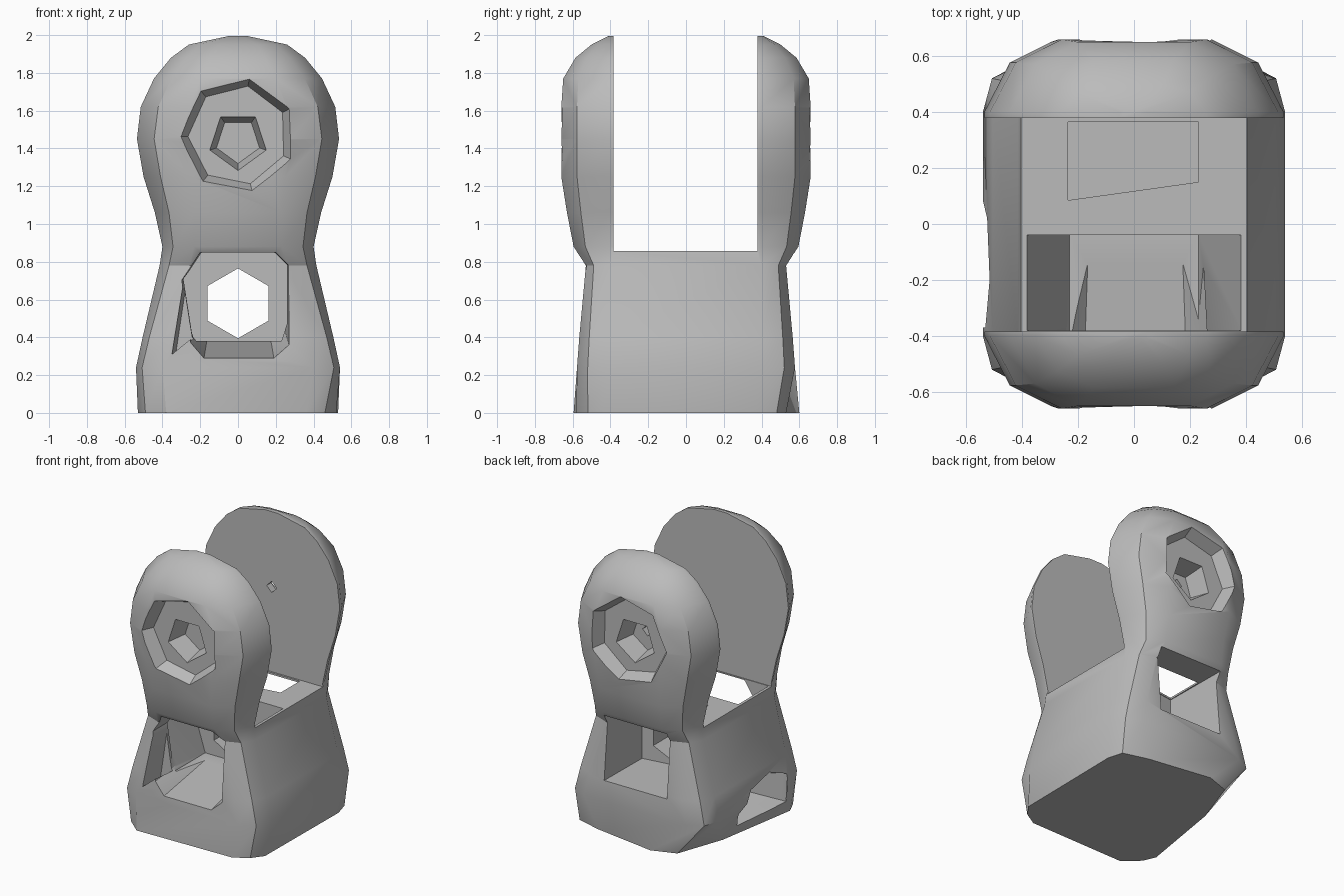
import bpy, bmesh, math
from mathutils import Vector

cube = bpy.data.objects.get("Cube")
if cube:
    bpy.data.objects.remove(cube)

grey = bpy.data.materials.new("plain_grey")
grey.use_nodes = True
grey.diffuse_color = (0.5, 0.5, 0.5, 1)
grey.node_tree.nodes["Principled BSDF"].inputs["Base Color"].default_value = (0.5, 0.5, 0.5, 1)


def loft(name, rings):
    """Closed solid through a list of matching point rings."""
    bm = bmesh.new()
    loops = [[bm.verts.new(p) for p in ring] for ring in rings]
    for a, b in zip(loops, loops[1:]):
        for i in range(len(a)):
            j = (i + 1) % len(a)
            bm.faces.new((a[i], a[j], b[j], b[i]))
    bm.faces.new(loops[0])
    bm.faces.new(loops[-1])
    bmesh.ops.recalc_face_normals(bm, faces=bm.faces)
    mesh = bpy.data.meshes.new(name)
    bm.to_mesh(mesh)
    bm.free()
    mesh.materials.append(grey)
    obj = bpy.data.objects.new(name, mesh)
    bpy.context.collection.objects.link(obj)
    return obj


def ngon(n, r, y, z, turn=0.0):
    return [(r * math.sin(turn + i * math.tau / n), y,
             z + r * math.cos(turn + i * math.tau / n)) for i in range(n)]


def rect(hx, y0, y1, z):
    return [(-hx, y0, z), (hx, y0, z), (hx, y1, z), (-hx, y1, z)]


def section(z, w, y, flat):
    """Chamfered horizontal section, mirrored to all four corners."""
    side = min(0.4, y - 0.01)
    mid = side + (y - side) * 0.68
    quarter = [(w, side), (w * (0.5 + flat / 2 + 0.07), mid), (w * flat, y)]
    right = [(x, -v) for x, v in reversed(quarter)] + quarter
    return [(x, v, z) for x, v in right + [(-x, -v) for x, v in right]]


# Body: skewed foot, waisted base flowing into two rounded heads
foot = [(.36, -.58), (.46, -.52), (.52, -.44), (.53, .37), (.5, .48), (.32, .53),
        (-.14, .6), (-.31, .54), (-.43, .2), (-.53, -.41), (-.49, -.5), (-.38, -.595)]
levels = [(.24, .54, .577, .74), (.4, .505, .565, .72), (.78, .415, .53, .62),
          (.88, .4, .595, .58), (1.06, .44, .63, .52), (1.25, .5, .66, .5),
          (1.45, .535, .66, .52), (1.62, .515, .66, .5), (1.77, .445, .65, .45),
          (1.88, .355, .585, .4), (1.95, .26, .5, .4), (1.995, .05, .41, .4)]
body = loft("clevis_body", [[(x, y, 0) for x, y in foot]] + [section(*v) for v in levels])

cutters = []
# Slot between the heads
cutters.append(loft("slot_cutter", [rect(1, -.385, .378, .858), rect(1, -.385, .378, 2.3)]))
# Front window with a ramp rising to the middle wall
window = [(-.25, .37), (-.18, .29), (.19, .29), (.27, .36), (.27, .78), (.2, .85), (-.2, .85), (-.3, .7)]
ramp = [(x * .9, -.045, .4 + (z - .29) * .8) for x, z in window]
cutters.append(loft("front_window_cutter", [[(x, y, z) for x, z in window] for y in (-.75, -.57)] + [ramp]))
# Slit beside the front window
slit = [(-.37, .31), (-.2, .45), (-.2, .6), (-.31, .71)]
cutters.append(loft("slit_cutter", [[(x, -.75, z) for x, z in slit], [(x + .04, -.4, z) for x, z in slit]]))
# Front pocket, flared towards the top
cutters.append(loft("front_pocket_cutter", [rect(.23, -.38, -.04, .38), rect(.39, -.38, -.04, .88)]))
# Back pocket running out through the back window, and its opening in the slot floor
back = [(-.24, .08), (.24, .15), (.25, .8), (-.25, .8)]
cutters.append(loft("back_window_cutter", [[(x, y, z) for x, y in back] for z in (.38, .845)]))
opening = [(-.235, .085), (.23, .15), (.23, .365), (-.235, .365)]
cutters.append(loft("back_pocket_cutter", [[(x, y, z) for x, y in opening] for z in (.6, .9)]))
# Hole through the middle wall
cutters.append(loft("centre_hole_cutter", [ngon(6, .185, y, .58) for y in (-.15, .25)]))
# Low hole in the side wall
mouth = [(-.37, .08), (.1, .05), (.14, .18), (.02, .31), (-.2, .35), (-.37, .28)]
centre = Vector((-.12, .2))
rings = []
for x, s in ((-.7, 1), (-.5, 1), (-.3, .6)):
    pts = [centre + (Vector(p) - centre) * s for p in mouth]
    rings.append([(x, p.x, p.y) for p in pts])
cutters.append(loft("side_hole_cutter", rings))
# Stepped bolt recesses in both heads
for s in (-1, 1):
    cutters.append(loft("recess_cutter", [ngon(7, r, s * y, 1.47, .2) for r, y in ((.35, .75), (.265, .57))]))
    cutters.append(loft("socket_cutter", [ngon(5, r, s * y, 1.44, math.pi) for r, y in ((.17, .62), (.12, .43))]))
# Small hole to the inside of the back head
cutters.append(loft("pin_hole_cutter", [ngon(4, .04, y, 1.46) for y in (.3, .45)]))

bpy.ops.object.select_all(action="DESELECT")
bpy.context.view_layer.objects.active = body
body.select_set(True)
for cutter in cutters:
    cutter.hide_render = True
    mod = body.modifiers.new("cut", "BOOLEAN")
    mod.operation = "DIFFERENCE"
    mod.solver = "EXACT"
    mod.object = cutter
    bpy.ops.object.modifier_apply(modifier=mod.name)
    bpy.data.objects.remove(cutter)

bpy.ops.object.shade_smooth_by_angle(angle=math.radians(30))
